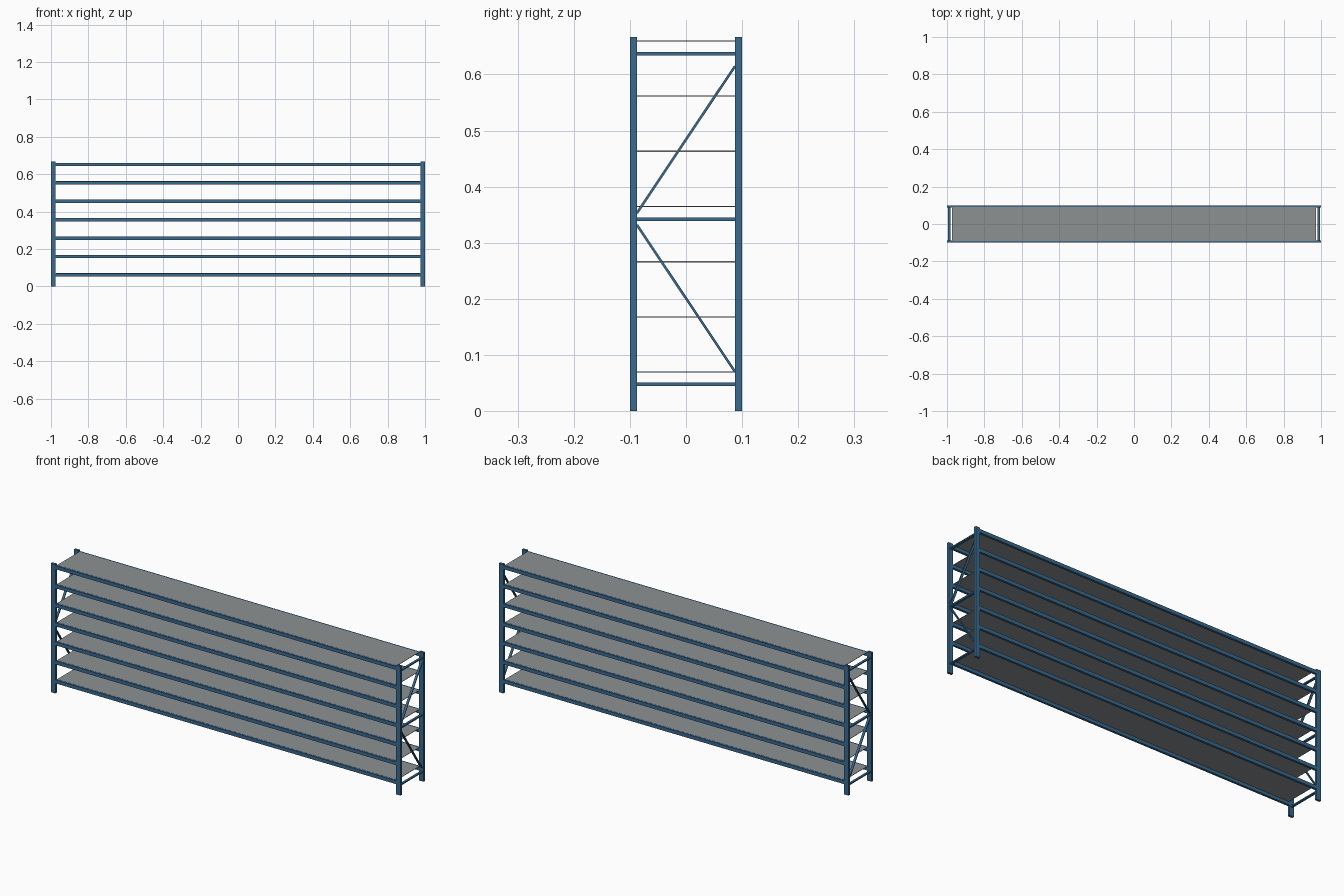
import bpy, math

if "Cube" in bpy.data.objects:
    bpy.data.objects.remove(bpy.data.objects["Cube"])


def material(name, rgb):
    m = bpy.data.materials.new(name)
    m.diffuse_color = (*rgb, 1)
    m.use_nodes = True
    m.node_tree.nodes["Principled BSDF"].inputs["Base Color"].default_value = m.diffuse_color
    return m


BLUE = material("steel blue", (0.042, 0.145, 0.275))
GREY = material("shelf grey", (0.27, 0.285, 0.29))


def box(name, center, size, mat, tilt=0.0):
    """Box of a given size, optionally tilted about x."""
    bpy.ops.mesh.primitive_cube_add(size=1, location=center)
    o = bpy.context.object
    o.name = name
    o.scale = size
    o.rotation_euler = (tilt, 0, 0)
    o.data.materials.append(mat)
    return o


def strut(name, x, a, b, width, depth):
    """Bar between two (y, z) points in the end frame at x."""
    dy, dz = b[0] - a[0], b[1] - a[1]
    box(name, (x, (a[0] + b[0]) / 2, (a[1] + b[1]) / 2),
        (depth, math.hypot(dy, dz), width), BLUE, math.atan2(dz, dy))


HEIGHT = 0.667
POST_X, POST_Y = 0.025, 0.0125
INNER = 0.1 - POST_Y

# End frames: two posts, three rails and two diagonals each
for sx, side in ((-1, "left"), (1, "right")):
    for sy, face in ((-1, "front"), (1, "back")):
        box(f"{side}_{face}_post",
            (sx * (1 - POST_X / 2), sy * (0.1 - POST_Y / 2), HEIGHT / 2),
            (POST_X, POST_Y, HEIGHT), BLUE)
    fx = sx * 0.9875
    for z, w in ((0.048, 0.006), (0.342, 0.007), (0.637, 0.006)):
        strut(f"{side}_frame_rail", fx, (-INNER, z), (INNER, z), w, 0.012)
    strut(f"{side}_lower_diagonal", fx, (-INNER, 0.332), (INNER, 0.07), 0.0045, 0.012)
    strut(f"{side}_upper_diagonal", fx, (-INNER, 0.353), (INNER, 0.615), 0.0045, 0.012)

# Shelf levels: front and back beams with a thin panel between
for i in range(7):
    top = 0.0705 + i * 0.0984
    for sy, face in ((-1, "front"), (1, "back")):
        box(f"{face}_beam_{i + 1}", (0, sy * 0.0935, top - 0.0095),
            (1.95, 0.012, 0.018), BLUE)
    box(f"shelf_panel_{i + 1}", (0, 0, top - 0.001), (1.944, 0.181, 0.002), GREY)
